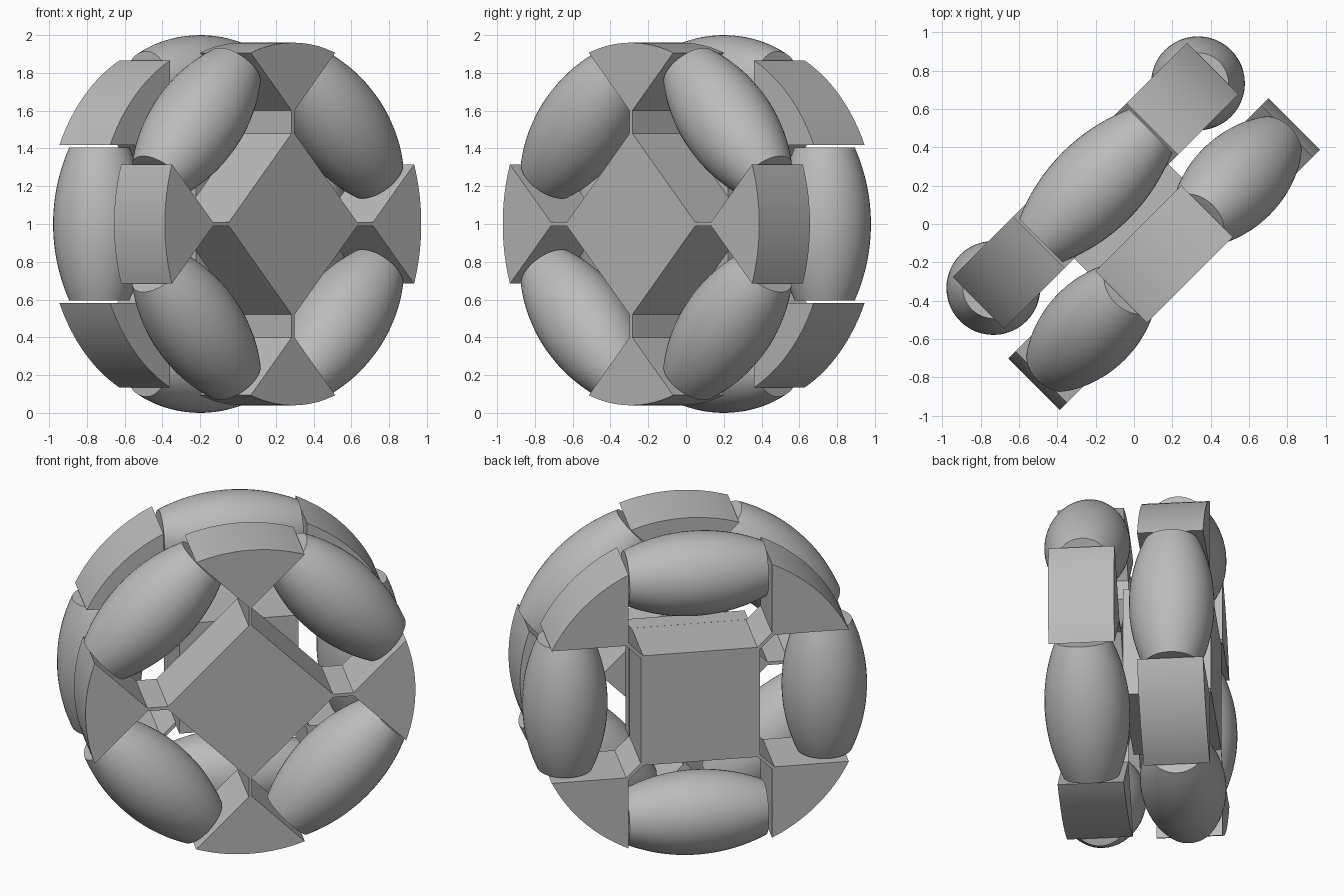
import bpy
import bmesh
from math import sin, cos, pi, sqrt, asin
from mathutils import Matrix

if "Cube" in bpy.data.objects:
    bpy.data.objects.remove(bpy.data.objects["Cube"])

grey = bpy.data.materials.new("plain grey")
grey.use_nodes = True
COLOR = (0.5, 0.5, 0.5, 1)
grey.diffuse_color = COLOR
grey.node_tree.nodes["Principled BSDF"].inputs["Base Color"].default_value = COLOR

# Wheel frame: local x across, local y up, local z along the axle
WHEEL = Matrix.Translation((0, 0, 1)) @ Matrix.Rotation(pi / 4, 4, "Z") @ Matrix.Rotation(pi / 2, 4, "X")
FRAME_R, ROLLER_R, HALF_THICK = 0.96, 1.0, 0.19
FRONT, BACK = 0.222, -0.283
ROLLER_DIST, ROLLER_HALF = 0.755, 0.405
HUB_HALF = 0.347


def finish(name, bm, matrix):
    bmesh.ops.recalc_face_normals(bm, faces=bm.faces)
    mesh = bpy.data.meshes.new(name)
    bm.to_mesh(mesh)
    bm.free()
    mesh.materials.append(grey)
    obj = bpy.data.objects.new(name, mesh)
    obj.matrix_world = WHEEL @ matrix
    bpy.context.collection.objects.link(obj)
    bpy.ops.object.select_all(action="DESELECT")
    obj.select_set(True)
    bpy.context.view_layer.objects.active = obj
    bpy.ops.object.shade_smooth_by_angle(angle=pi / 6)


def frame_outline():
    # One neck and flared lobe, repeated at each quarter turn
    neck, inner, outer = 0.01, 0.48, 0.60
    flare = asin(0.316 / FRAME_R)
    steps = 16
    lobe = [(inner, -neck), (outer, -neck)]
    for i in range(steps + 1):
        a = flare * (2 * i / steps - 1)
        lobe.append((FRAME_R * cos(a), FRAME_R * sin(a)))
    lobe += [(outer, neck), (inner, neck)]
    points = []
    for k in range(4):
        c, s = cos(k * pi / 2), sin(k * pi / 2)
        points += [(x * c - y * s, x * s + y * c) for x, y in lobe]
    return points


def prism(name, points, low, high, matrix):
    bm = bmesh.new()
    face = bm.faces.new([bm.verts.new((x, y, low)) for x, y in points])
    result = bmesh.ops.extrude_face_region(bm, geom=[face])
    top = [v for v in result["geom"] if isinstance(v, bmesh.types.BMVert)]
    bmesh.ops.translate(bm, verts=top, vec=(0, 0, high - low))
    finish(name, bm, matrix)


def roller(name, matrix):
    # Barrel whose outer edge follows the wheel's rolling circle
    bm = bmesh.new()
    steps = 24
    profile = [bm.verts.new((-ROLLER_HALF, 0, 0))]
    for i in range(steps + 1):
        x = ROLLER_HALF * (2 * i / steps - 1)
        profile.append(bm.verts.new((x, sqrt(ROLLER_R**2 - x * x) - ROLLER_DIST, 0)))
    profile.append(bm.verts.new((ROLLER_HALF, 0, 0)))
    edges = [bm.edges.new(pair) for pair in zip(profile, profile[1:])]
    bmesh.ops.spin(bm, geom=profile + edges, cent=(0, 0, 0), axis=(1, 0, 0), angle=2 * pi, steps=48)
    bmesh.ops.remove_doubles(bm, verts=bm.verts, dist=0.0001)
    finish(name, bm, matrix)


# Two layers, the back one turned an eighth of a circle
for label, depth, turn in (("front", FRONT, 0), ("back", BACK, pi / 4)):
    layer = Matrix.Translation((0, 0, depth)) @ Matrix.Rotation(turn, 4, "Z")
    prism(label + "_frame", frame_outline(), -HALF_THICK, HALF_THICK, layer)
    for k in range(4):
        place = Matrix.Rotation(pi / 4 + k * pi / 2, 4, "Z") @ Matrix.Translation((0, ROLLER_DIST, 0))
        roller(f"{label}_roller_{k + 1}", layer @ place)

# Square spacer joining the layers
square = [(HUB_HALF * x, HUB_HALF * y) for x, y in ((-1, -1), (1, -1), (1, 1), (-1, 1))]
prism("hub_spacer", square, BACK + HALF_THICK, FRONT - HALF_THICK, Matrix.Identity(4))
